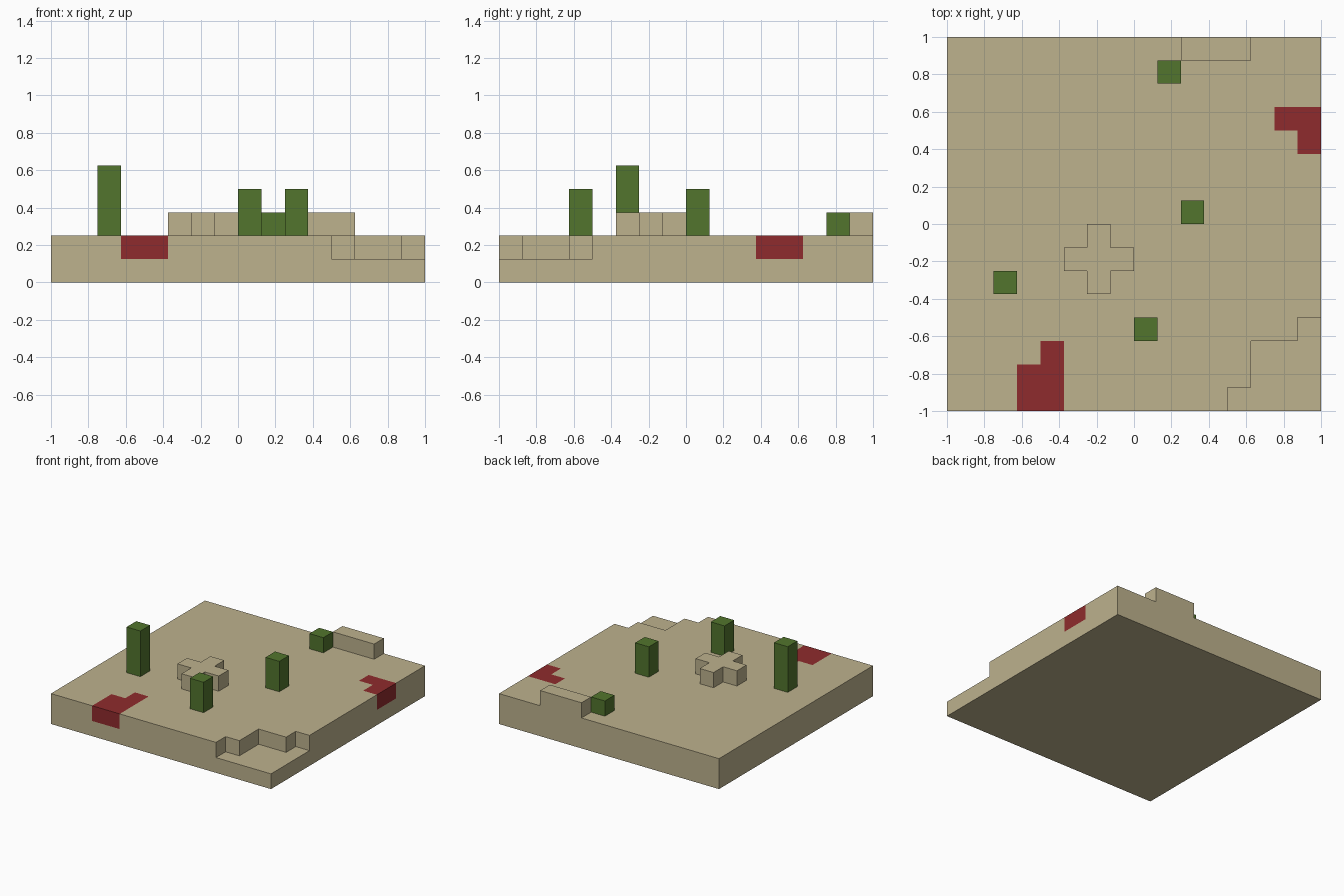
import bpy
import bmesh

if "Cube" in bpy.data.objects:
    bpy.data.objects.remove(bpy.data.objects["Cube"])

CELL = 0.125  # all outlines and heights are in grid cells
HALF = 8


def material(name, rgb):
    mat = bpy.data.materials.new(name)
    mat.use_nodes = True
    mat.diffuse_color = (*rgb, 1)
    mat.node_tree.nodes["Principled BSDF"].inputs["Base Color"].default_value = (*rgb, 1)
    return mat


sand = material("sand", (0.51, 0.445, 0.27))
clay = material("red clay", (0.275, 0.024, 0.026))
green = material("cactus green", (0.084, 0.178, 0.026))


def prism(name, outline, low, high, mat):
    """Extrude a counter-clockwise outline between two heights."""
    bm = bmesh.new()
    base = bm.faces.new([bm.verts.new((x * CELL, y * CELL, low * CELL)) for x, y in outline])
    top = bmesh.ops.extrude_face_region(bm, geom=[base])["geom"]
    moved = [v for v in top if isinstance(v, bmesh.types.BMVert)]
    bmesh.ops.translate(bm, verts=moved, vec=(0, 0, (high - low) * CELL))
    bmesh.ops.recalc_face_normals(bm, faces=bm.faces)
    mesh = bpy.data.meshes.new(name)
    bm.to_mesh(mesh)
    bm.free()
    mesh.materials.append(mat)
    obj = bpy.data.objects.new(name, mesh)
    bpy.context.collection.objects.link(obj)
    return obj


def box(x0, y0, x1, y1):
    return [(x0, y0), (x1, y0), (x1, y1), (x0, y1)]


def carve(target, outline):
    """Cut the outline out of the upper ground layer, past the border."""
    def past(v):
        return v * 1.1 if abs(v) == HALF else v
    cutter = prism("cutter", [(past(x), past(y)) for x, y in outline], 1, 3, sand)
    cutter.hide_render = True
    mod = target.modifiers.new("carve", 'BOOLEAN')
    mod.operation = 'DIFFERENCE'
    mod.solver = 'EXACT'
    mod.object = cutter
    bpy.context.view_layer.objects.active = target
    bpy.ops.object.modifier_apply(modifier=mod.name)
    bpy.data.objects.remove(cutter)


# Ground with a stepped hollow in the front left corner
ground = prism("ground", box(-8, -8, 8, 8), 0, 2, sand)
hollow = [(4, -8), (8, -8), (8, -4), (7, -4), (7, -5), (5, -5), (5, -7), (4, -7)]
carve(ground, hollow)

# Clay patches set flush into the ground
patches = {
    "front_clay_patch": [(-5, -8), (-3, -8), (-3, -5), (-4, -5), (-4, -6), (-5, -6)],
    "side_clay_patch": [(7, 3), (8, 3), (8, 5), (6, 5), (6, 4), (7, 4)],
}
for name, outline in patches.items():
    carve(ground, outline)
    prism(name, outline, 1, 2, clay)

# Raised sand: a cross-shaped mound and a ledge at the back
cross = [(-2, -3), (-1, -3), (-1, -2), (0, -2), (0, -1), (-1, -1),
         (-1, 0), (-2, 0), (-2, -1), (-3, -1), (-3, -2), (-2, -2)]
prism("cross_mound", cross, 2, 3, sand)
prism("back_ledge", box(2, 7, 5, 8), 2, 3, sand)

# Cacti: one-cell columns
for name, x, y, top in (("tall_cactus", -6, -3, 5), ("front_cactus", 0, -5, 4),
                        ("middle_cactus", 2, 0, 4), ("small_cactus", 1, 6, 3)):
    prism(name, box(x, y, x + 1, y + 1), 2, top, green)
